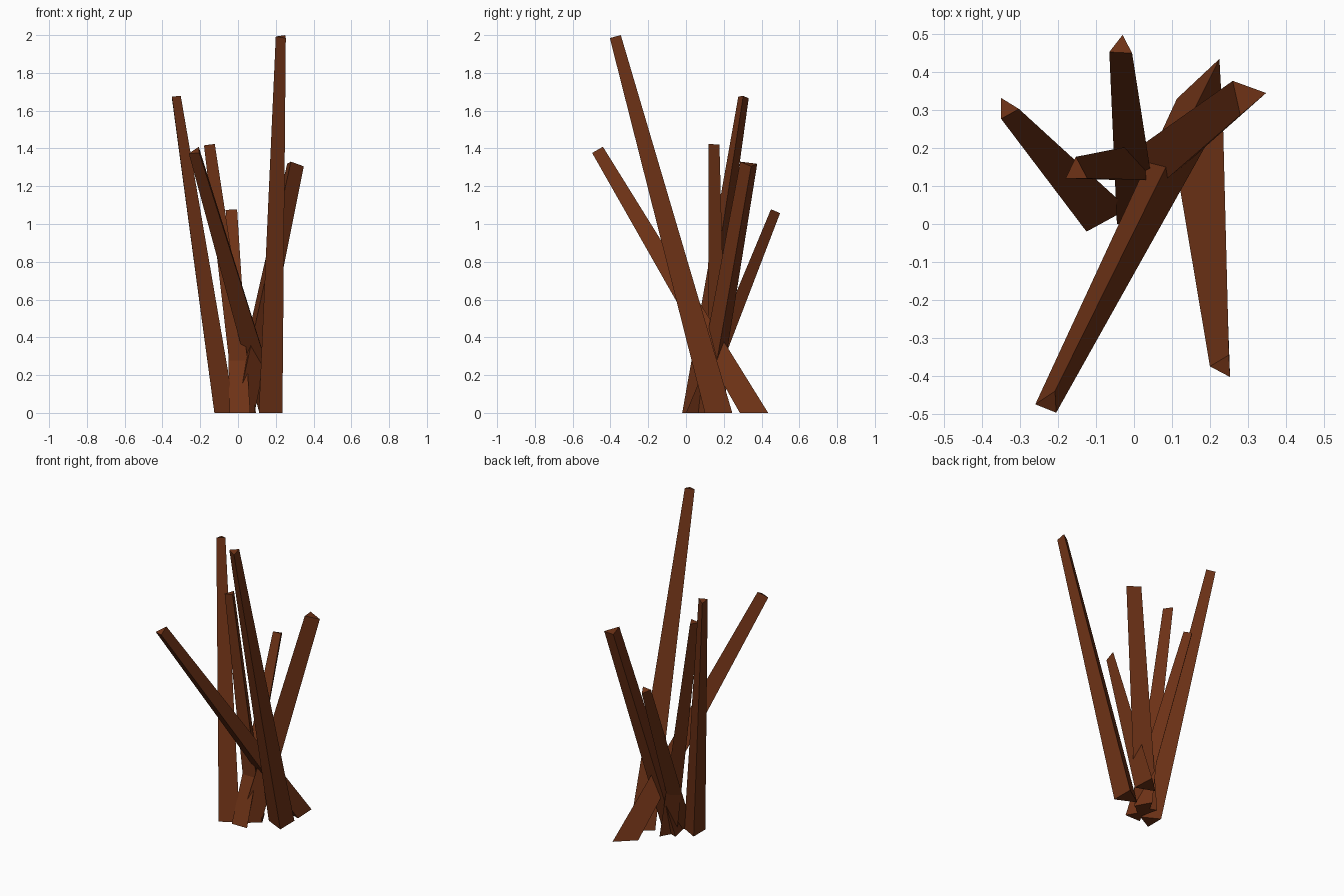
import bpy, bmesh
from mathutils import Vector

if "Cube" in bpy.data.objects:
    bpy.data.objects.remove(bpy.data.objects["Cube"])

# One brown wood material for all sticks
wood = bpy.data.materials.new("brown_wood")
wood.diffuse_color = (0.155, 0.032, 0.008, 1)
wood.use_nodes = True
wood.node_tree.nodes["Principled BSDF"].inputs["Base Color"].default_value = wood.diffuse_color


def stick(name, base, top, height):
    """Tapered three-sided stick; its top cut is square to its lean."""
    b = [Vector(p) for p in base]
    t = [Vector(p) for p in top]
    bc, tc = sum(b, Vector((0, 0))) / 3, sum(t, Vector((0, 0))) / 3
    lean = (tc - bc) / height
    bm = bmesh.new()
    low = [bm.verts.new((p.x, p.y, 0)) for p in b]
    high = [bm.verts.new((p.x, p.y, height - (p - tc).dot(lean))) for p in t]
    bm.faces.new(low[::-1])
    bm.faces.new(high)
    for i in range(3):
        j = (i + 1) % 3
        bm.faces.new((low[i], low[j], high[j], high[i]))
    bmesh.ops.recalc_face_normals(bm, faces=bm.faces)
    mesh = bpy.data.meshes.new(name)
    bm.to_mesh(mesh)
    bm.free()
    mesh.materials.append(wood)
    bpy.context.collection.objects.link(bpy.data.objects.new(name, mesh))


# Tallest stick, leaning forward
stick("tall_stick", [(0.11, 0.16), (0.235, 0.10), (0.235, 0.245)],
      [(0.20, -0.375), (0.253, -0.403), (0.25, -0.345)], 1.992)
# Stick leaning to the front left
stick("front_left_stick", [(0.113, 0.33), (0.233, 0.285), (0.225, 0.435)],
      [(-0.26, -0.475), (-0.205, -0.497), (-0.208, -0.44)], 1.386)
# Stick leaning to the back left
stick("back_left_stick", [(-0.125, -0.02), (-0.015, 0.04), (-0.125, 0.10)],
      [(-0.35, 0.277), (-0.303, 0.303), (-0.35, 0.332)], 1.673)
# Stick leaning left
stick("left_stick", [(-0.015, 0.115), (0.095, 0.115), (0.04, 0.215)],
      [(-0.18, 0.12), (-0.123, 0.12), (-0.153, 0.177)], 1.42)
# Short stick leaning back
stick("back_stick", [(-0.045, 0.0), (0.065, 0.0), (0.01, 0.093)],
      [(-0.065, 0.453), (-0.005, 0.45), (-0.03, 0.498)], 1.07)
# Stick leaning to the back right
stick("back_right_stick", [(-0.04, 0.165), (-0.01, 0.035), (0.088, 0.115)],
      [(0.26, 0.377), (0.28, 0.287), (0.348, 0.345)], 1.318)
